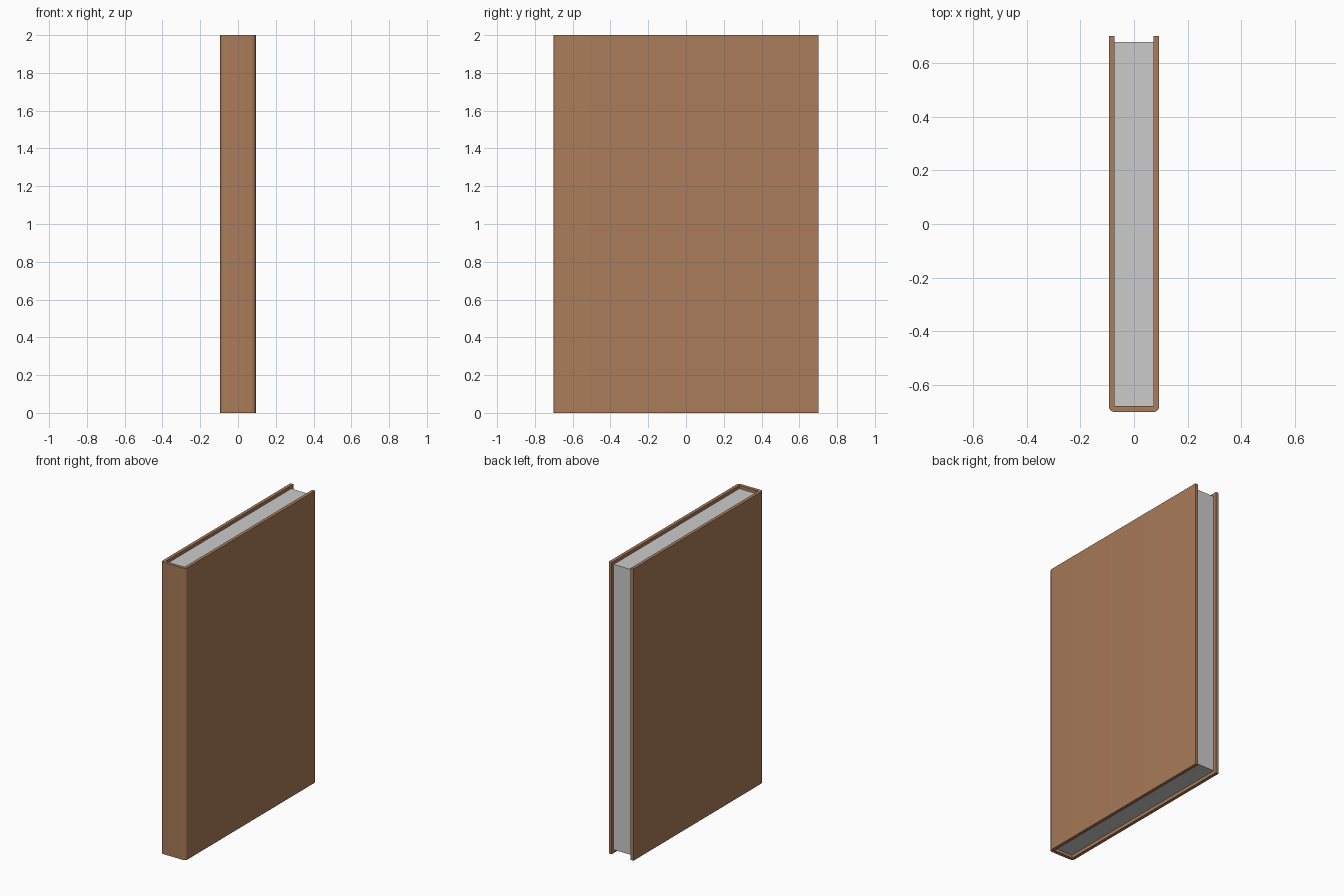
import bpy, bmesh, math

if "Cube" in bpy.data.objects:
    bpy.data.objects.remove(bpy.data.objects["Cube"])

W, D, H, T = 0.094, 0.702, 2.0, 0.022  # half width, half depth, height, board thickness


def extrude_profile(name, points, z0, z1):
    """Extrude a closed counter-clockwise xy outline into a solid."""
    bm = bmesh.new()
    face = bm.faces.new([bm.verts.new((x, y, z0)) for x, y in points])
    out = bmesh.ops.extrude_face_region(bm, geom=[face])
    top = [v for v in out["geom"] if isinstance(v, bmesh.types.BMVert)]
    bmesh.ops.translate(bm, verts=top, vec=(0, 0, z1 - z0))
    bmesh.ops.recalc_face_normals(bm, faces=bm.faces[:])
    mesh = bpy.data.meshes.new(name)
    bm.to_mesh(mesh)
    bm.free()
    obj = bpy.data.objects.new(name, mesh)
    bpy.context.collection.objects.link(obj)
    return obj


# Cover: two boards joined by a spine with rounded outer corners
R, STEPS = 0.022, 4
corner = [(W - R + R * math.sin(a), -D + R - R * math.cos(a))
          for a in (math.pi / 2 * i / STEPS for i in range(STEPS + 1))]
right = corner + [(W, D), (W - T, D), (W - T, -D + T)]
left = [(-x, y) for x, y in reversed(right)]
cover = extrude_profile("cover", right + left, 0, H)

leather = bpy.data.materials.new("cover_brown")
leather.diffuse_color = (0.4, 0.2, 0.1, 1)
leather.use_nodes = True
leather.node_tree.nodes["Principled BSDF"].inputs["Base Color"].default_value = leather.diffuse_color
cover.data.materials.append(leather)
bpy.context.view_layer.objects.active = cover
cover.select_set(True)
bpy.ops.object.shade_smooth_by_angle(angle=math.radians(30))

# Page block, recessed at head, tail and fore edge
px, py = W - T, D - T
extrude_profile("pages", [(-px, -py), (px, -py), (px, py), (-px, py)], T, H - T)
